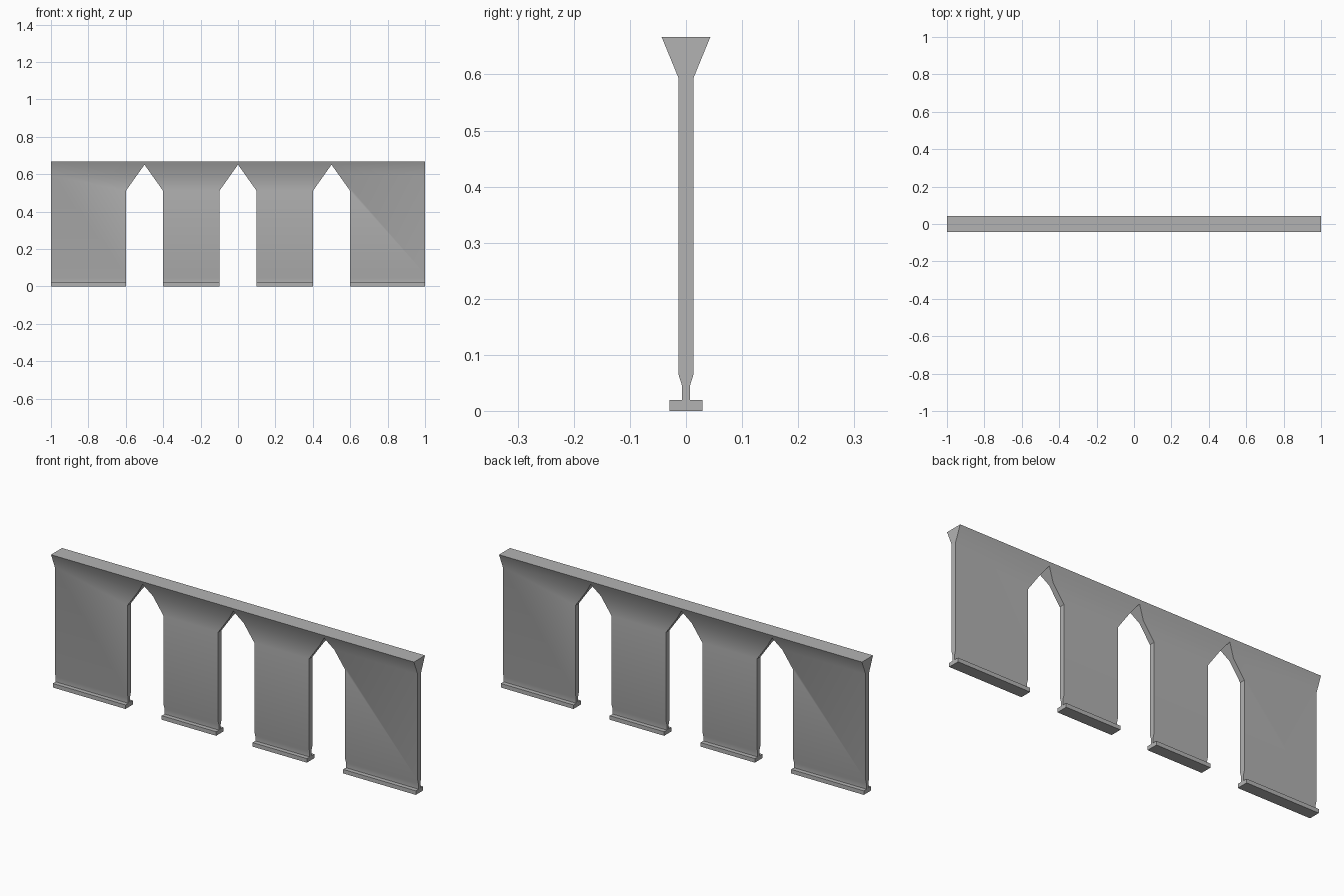
import bpy
import bmesh
import math

cube = bpy.data.objects.get("Cube")
if cube:
    bpy.data.objects.remove(cube, do_unlink=True)

stone = bpy.data.materials.new("grey stone")
stone.use_nodes = True
GREY = (0.45, 0.45, 0.45, 1)
stone.diffuse_color = GREY
stone.node_tree.nodes["Principled BSDF"].inputs["Base Color"].default_value = GREY


def prism(name, outline, offset):
    """Closed solid from an outline, extruded along an offset vector."""
    bm = bmesh.new()
    face = bm.faces.new([bm.verts.new(p) for p in outline])
    ext = bmesh.ops.extrude_face_region(bm, geom=[face], use_keep_orig=True)
    moved = [v for v in ext["geom"] if isinstance(v, bmesh.types.BMVert)]
    bmesh.ops.translate(bm, verts=moved, vec=offset)
    bmesh.ops.recalc_face_normals(bm, faces=bm.faces)
    mesh = bpy.data.meshes.new(name)
    bm.to_mesh(mesh)
    bm.free()
    mesh.materials.append(stone)
    obj = bpy.data.objects.new(name, mesh)
    bpy.context.collection.objects.link(obj)
    return obj


# Wall cross-section: foot, neck, panel and flared cornice
half = [(0.029, 0), (0.029, 0.02), (0.007, 0.02), (0.007, 0.045),
        (0.0135, 0.066), (0.0135, 0.594), (0.0435, 0.667)]
section = half + [(-y, z) for y, z in reversed(half)]
wall = prism("arcade_wall", [(-1, y, z) for y, z in section], (2, 0, 0))

bpy.context.view_layer.objects.active = wall
wall.select_set(True)

# Three pointed openings cut through the wall
for i, x in enumerate((-0.5, 0, 0.5)):
    arch = [(-0.1, -0.1), (0.1, -0.1), (0.1, 0.51), (0, 0.651), (-0.1, 0.51)]
    cutter = prism(f"arch_cutter_{i}", [(x + u, -0.2, z) for u, z in arch], (0, 0.4, 0))
    cutter.hide_render = True
    cut = wall.modifiers.new("opening", "BOOLEAN")
    cut.operation = "DIFFERENCE"
    cut.solver = "EXACT"
    cut.object = cutter
    bpy.ops.object.modifier_apply(modifier=cut.name)
    bpy.data.objects.remove(cutter, do_unlink=True)

# Soft shading over the shallow bends, sharp at the corners
bpy.ops.object.shade_smooth_by_angle(angle=math.radians(30))
